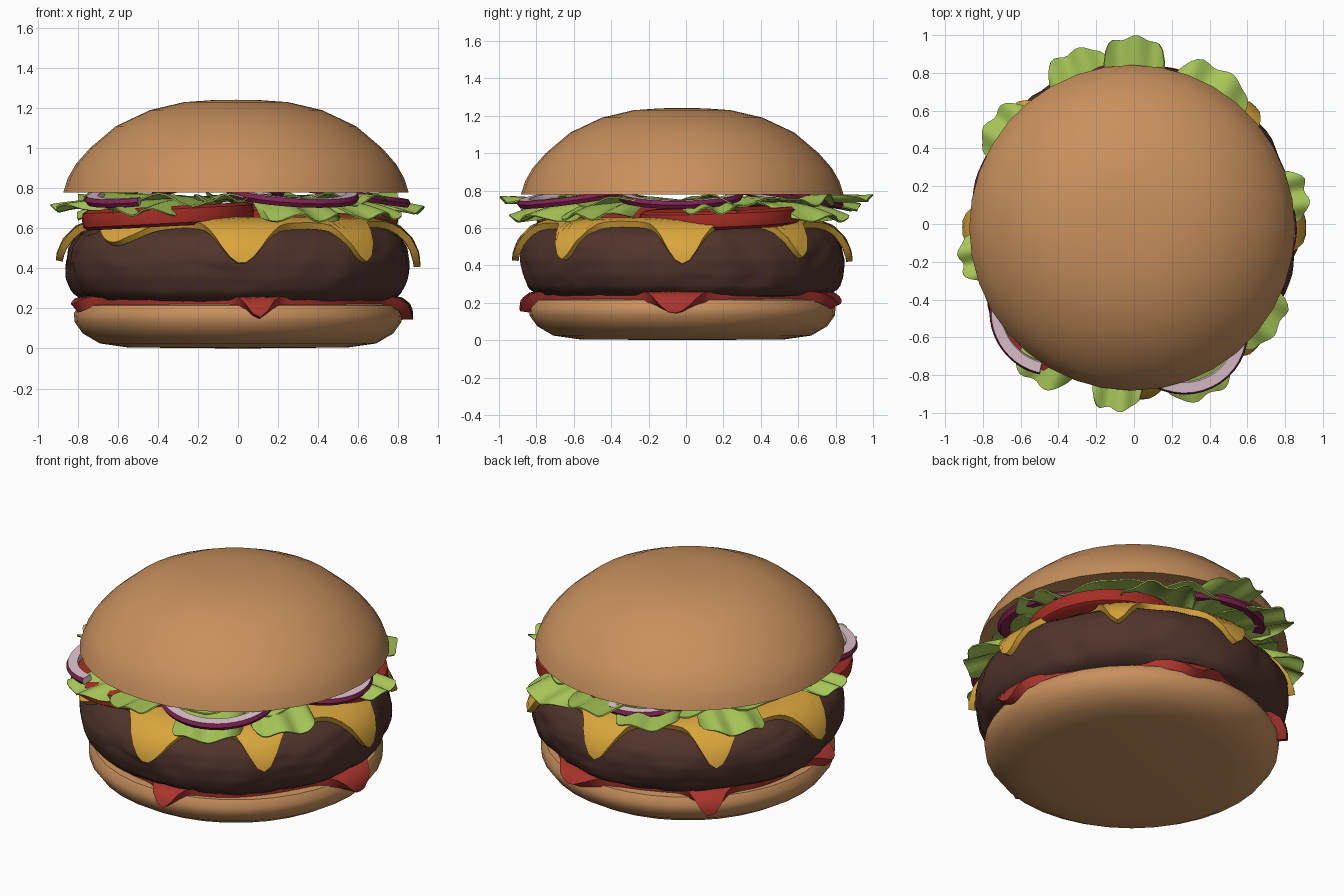
import bpy, bmesh
from math import sin, cos, pi, radians, hypot, exp
from mathutils import Vector, noise

cube = bpy.data.objects.get("Cube")
if cube:
    bpy.data.objects.remove(cube)


def material(name, rgb):
    m = bpy.data.materials.new(name)
    m.use_nodes = True
    m.diffuse_color = (*rgb, 1)
    m.node_tree.nodes["Principled BSDF"].inputs["Base Color"].default_value = (*rgb, 1)
    return m


BUN = material("toasted bun", (0.58, 0.28, 0.11))
MEAT = material("grilled meat", (0.082, 0.034, 0.025))
CHEESE = material("melted cheese", (0.70, 0.38, 0.045))
SAUCE = material("red sauce", (0.40, 0.034, 0.026))
TOMATO = material("tomato red", (0.38, 0.026, 0.018))
LEAF = material("lettuce green", (0.38, 0.56, 0.095))
ONION = material("onion flesh", (0.74, 0.54, 0.62))
SKIN = material("onion skin", (0.22, 0.016, 0.08))


def surface(name, f, nu, nv, mats, wrap=True, thick=0, loc=(0, 0, 0), rot=(0, 0, 0), angle=40):
    """Grid surface from f(u, v); closed into a solid, or thickened when thick is set."""
    bm = bmesh.new()
    rows = [[bm.verts.new(f(i / nu, j / nv)) for j in range(nv + 1)]
            for i in range(nu if wrap else nu + 1)]
    for i in range(nu):
        a, b = rows[i], rows[(i + 1) % len(rows)]
        for j in range(nv):
            bm.faces.new((a[j], b[j], b[j + 1], a[j + 1]))
    bmesh.ops.remove_doubles(bm, verts=bm.verts, dist=0.0005)
    if not thick:
        bmesh.ops.holes_fill(bm, edges=bm.edges, sides=0)
    bmesh.ops.recalc_face_normals(bm, faces=bm.faces)
    mesh = bpy.data.meshes.new(name)
    bm.to_mesh(mesh)
    bm.free()
    for m in mats:
        mesh.materials.append(m)
    ob = bpy.data.objects.new(name, mesh)
    ob.location, ob.rotation_euler = loc, rot
    bpy.context.collection.objects.link(ob)
    bpy.ops.object.select_all(action='DESELECT')
    ob.select_set(True)
    bpy.context.view_layer.objects.active = ob
    if thick:
        mod = ob.modifiers.new("thickness", 'SOLIDIFY')
        mod.thickness, mod.offset = thick, 0
        bpy.ops.object.modifier_apply(modifier=mod.name)
    bpy.ops.object.shade_smooth_by_angle(angle=radians(angle))
    return ob


def polar(r, a, z):
    return Vector((r * cos(a), r * sin(a), z))


def lathe(name, profile, segs, mats, arc=(0, 360), **kw):
    a0, a1 = map(radians, arc)
    n = len(profile) - 1

    def f(u, v):
        r, z = profile[round(v * n)]
        return polar(r, a0 + (a1 - a0) * u, z)
    return surface(name, f, segs, n, mats, wrap=arc[1] - arc[0] == 360, **kw)


def length(path):
    return sum(hypot(b[0] - a[0], b[1] - a[1]) for a, b in zip(path, path[1:]))


def along(path, s):
    """Point at distance s along a profile."""
    for a, b in zip(path, path[1:]):
        d = hypot(b[0] - a[0], b[1] - a[1])
        if s <= d:
            break
        s -= d
    t = min(s / d, 1)
    return a[0] + (b[0] - a[0]) * t, a[1] + (b[1] - a[1]) * t


def angle_gap(a, b):
    return abs((a - b + pi) % (2 * pi) - pi)


def drape(name, path, base, drips, mat, thick):
    """Sheet that follows a profile outward and runs further down at each drip."""
    def f(u, v):
        a = 2 * pi * u
        reach = base + 0.012 * sin(5 * a + 1) + max(
            amp * exp(-(angle_gap(a, radians(at)) / w) ** 2) for at, amp, w in drips)
        r, z = along(path, reach * v)
        return polar(r, a, z)
    return surface(name, f, 144, 28, [mat], thick=thick, angle=50)


# Buns
lathe("bottom_bun", [(0, 0), (0.55, 0.005), (0.69, 0.025), (0.775, 0.075), (0.815, 0.13),
                     (0.82, 0.175), (0.795, 0.215), (0.74, 0.225), (0, 0.225)],
      36, [BUN], loc=(0, -0.02, 0))
lathe("top_bun", [(0, 0.82), (0.7, 0.81), (0.82, 0.785), (0.862, 0.78), (0.84, 0.85), (0.8, 0.92),
                  (0.73, 1.0), (0.6, 1.11), (0.43, 1.19), (0.26, 1.23), (0.12, 1.24), (0, 1.242)],
      36, [BUN], loc=(-0.01, -0.02, 0))

# Patty with a lumpy surface
PATTY = [(0, 0.225), (0.68, 0.225), (0.77, 0.24), (0.825, 0.28), (0.855, 0.35), (0.865, 0.43),
         (0.855, 0.5), (0.82, 0.56), (0.76, 0.6), (0.68, 0.62), (0, 0.625)]


def patty_point(u, v):
    # Rows are packed towards the rim, where the lumps show
    s = 0.5 + 0.5 * (0.35 * (2 * v - 1) + 0.65 * (2 * v - 1) ** 3)
    r, z = along(PATTY, s * length(PATTY))
    p = polar(r, 2 * pi * u, z)
    edge = min(1, r / 0.7) ** 4
    lump = 0.025 * noise.noise(p * 3) + 0.012 * noise.noise(p * 8)
    crack = -0.02 * max(0, 1 - 9 * abs(noise.noise(p * 4 + Vector((7, 3, 1)))))
    return p + Vector((p.x, p.y, (z - 0.42) * 0.6)) * (lump + crack * 0.6) * edge


surface("patty", patty_point, 110, 44, [MEAT], angle=32, loc=(0, -0.02, 0))

# Cheese slice melting down the patty
cheese = drape("cheese", [(0, 0.635), (0.62, 0.64), (0.72, 0.63), (0.8, 0.6), (0.86, 0.54),
                          (0.89, 0.47), (0.895, 0.4)], 0.76,
               [(0, 0.26, 0.15), (45, 0.25, 0.12), (90, 0.25, 0.14), (135, 0.24, 0.13),
                (180, 0.25, 0.15), (225, 0.14, 0.22), (271, 0.26, 0.18), (315, 0.25, 0.13)],
               CHEESE, 0.035)
cheese.location.y = -0.02

# Sauce between the patty and the bottom bun
sauce = drape("sauce", [(0, 0.235), (0.74, 0.237), (0.81, 0.23), (0.845, 0.2), (0.848, 0.15),
                        (0.83, 0.1)], 0.765,
              [(277, 0.14, 0.1), (357, 0.14, 0.17), (75, 0.1, 0.2), (133, 0.16, 0.11),
               (195, 0.1, 0.14)], SAUCE, 0.055)
sauce.location.y = -0.02

# Tomato slices
SLICE = [(0, -0.05), (0.4, -0.05), (0.425, -0.035), (0.43, 0), (0.425, 0.035), (0.4, 0.05), (0, 0.05)]
for side, loc, tilt in (("front", (-0.35, -0.37, 0.66), (0, -3)),
                        ("side", (0.37, 0.18, 0.655), (2, 2))):
    lathe(side + "_tomato_slice", SLICE, 40, [TOMATO], loc=loc,
          rot=(radians(tilt[0]), radians(tilt[1]), 0))

# Lettuce: a crumpled middle sheet and ruffled leaf tips
surface("lettuce_middle",
        lambda u, v: polar(0.8 * v, 2 * pi * u, 0.745 + v * (0.022 * sin(22 * pi * u)
                           + 0.014 * sin(34 * pi * u + 5 * v))),
        120, 8, [LEAF], thick=0.008)

LEAVES = [  # direction, half width in degrees, reach, tip height
    (10, 11, 0.94, 0.69), (60, 16, 0.95, 0.65), (90, 12, 1.0, 0.76), (110, 13, 0.98, 0.71),
    (144, 13, 0.95, 0.66), (192, 10, 0.95, 0.7), (237, 13, 1.0, 0.68), (264, 10, 1.0, 0.75),
    (293, 14, 1.0, 0.65), (323, 14, 0.95, 0.66)]


def leaf(number, at, half, reach, tip):
    def f(u, v):
        t = 2 * u - 1
        rim = 0.76 + (reach - 0.76) * max(0, 1 - t ** 4) ** 0.7 + 0.012 * (sin(9 * t + at) - 1)
        r = 0.5 + (rim - 0.5) * v
        z = 0.745 + (tip - 0.745) * v ** 2 + 0.018 * v * sin(7 * t + at)
        return polar(r, radians(at + half * t * (1.25 - 0.25 * v)), z)
    surface(f"lettuce_leaf_{number}", f, 18, 8, [LEAF], wrap=False, thick=0.008)


for i, spec in enumerate(LEAVES):
    leaf(i + 1, *spec)

# Onion rings, tipped down towards the outside, with skin on the outer wall
RING = [(0.27, -0.018), (0.325, -0.022), (0.337, 0), (0.325, 0.02), (0.27, 0.018), (0.265, 0), (0.27, -0.018)]
for side, x, y, arc in (("front", 0.27, -0.57, (0, 360)), ("side", 0.53, -0.03, (0, 360)),
                        ("back", -0.1, 0.51, (0, 360)), ("curled", -0.43, -0.47, (-75, 30))):
    out = Vector((x, y, 0)).normalized()
    # Local x points outward, so a turn about local y lowers the outer rim
    ring = lathe(side + "_onion_ring", RING, 40, [ONION, SKIN], arc=arc, loc=(x, y, 0.775),
                 rot=(0, radians(9), Vector((1, 0)).angle_signed(out.xy) * -1))
    for p in ring.data.polygons:
        radial = Vector((p.center.x, p.center.y, 0)).normalized()
        if p.normal.dot(radial) > 0.6 or p.normal.z < -0.8:
            p.material_index = 1
